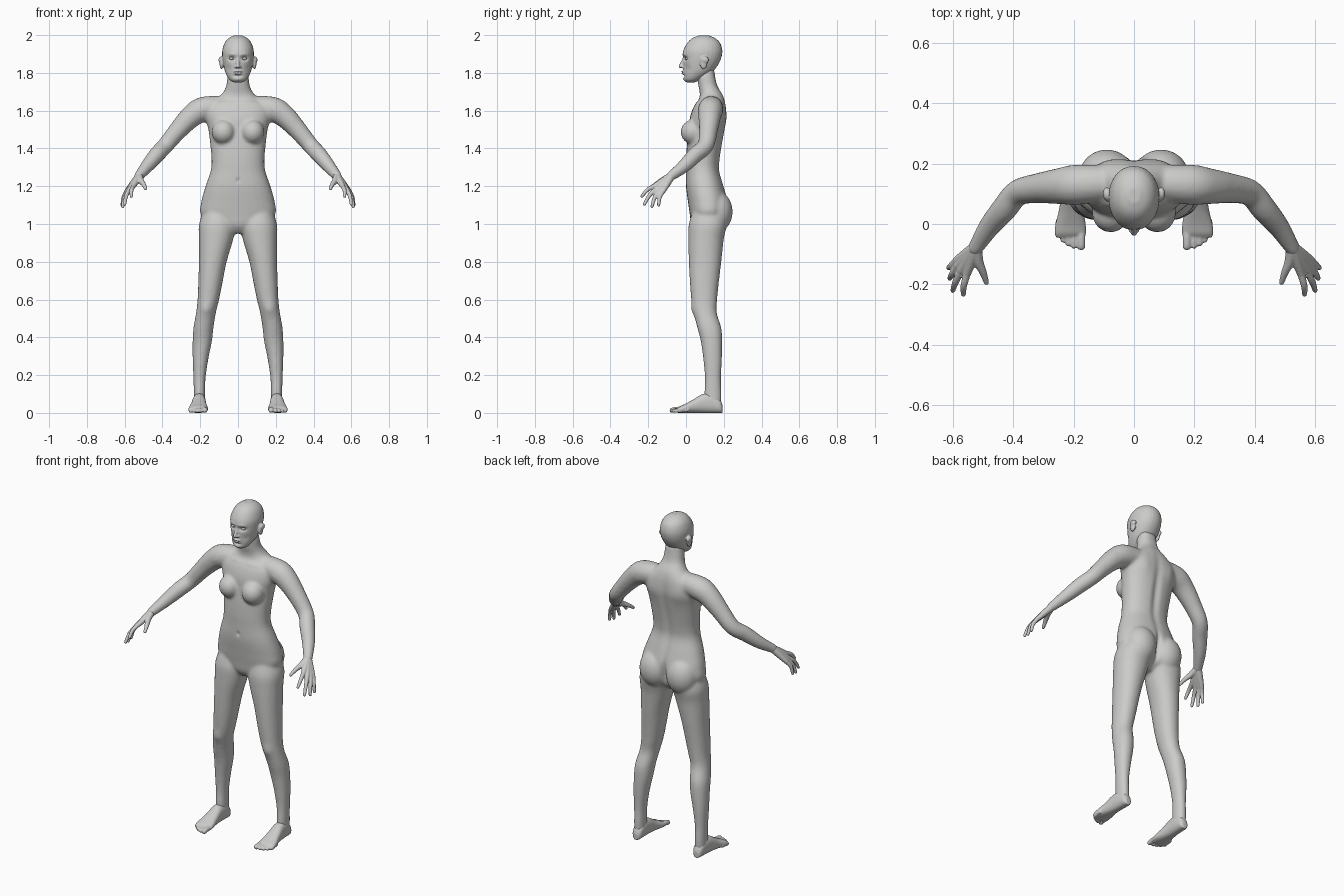
import bpy
import bmesh
from math import cos, sin, pi, exp, copysign
from mathutils import Vector, Matrix

default_cube = bpy.data.objects.get("Cube")
if default_cube:
    bpy.data.objects.remove(default_cube, do_unlink=True)

GREY = (0.6, 0.6, 0.59, 1)
clay = bpy.data.materials.new("warm grey")
clay.use_nodes = True
clay.diffuse_color = GREY
clay.node_tree.nodes["Principled BSDF"].inputs["Base Color"].default_value = GREY


def spline(rows, steps=5):
    """Smooth in-between rows through the given key rows."""
    result = []
    last = len(rows) - 1
    for i in range(last):
        a, b, c, d = rows[max(i - 1, 0)], rows[i], rows[i + 1], rows[min(i + 2, last)]
        for s in range(steps):
            t = s / steps
            result.append([
                q + t * (r - p + t * (2 * p - 5 * q + 4 * r - e + t * (3 * (q - r) + e - p))) / 2
                for p, q, r, e in zip(a, b, c, d)])
    return result + [list(rows[-1])]


def loft(bm, sections, axis=None, ref=(0, 1, 0), power=1.0, sides=28):
    """Closed skin over elliptical sections given as x, y, z, radius u, radius v."""
    sections = spline(sections)
    centres = [Vector(s[:3]) for s in sections]
    rings = []
    for i, s in enumerate(sections):
        following = centres[min(i + 1, len(centres) - 1)]
        tangent = Vector(axis) if axis else (following - centres[max(i - 1, 0)]).normalized()
        u = Vector(ref).cross(tangent).normalized()
        v = tangent.cross(u)
        ring = []
        for k in range(sides):
            c, n = cos(2 * pi * k / sides), sin(2 * pi * k / sides)
            c, n = copysign(abs(c) ** power, c), copysign(abs(n) ** power, n)
            ring.append(bm.verts.new(centres[i] + u * c * s[3] + v * n * s[4]))
        rings.append(ring)
    for low, high in zip(rings, rings[1:]):
        for k in range(sides):
            j = (k + 1) % sides
            bm.faces.new((low[k], low[j], high[j], high[k]))
    bm.faces.new(rings[0][::-1])
    bm.faces.new(rings[-1])


def stack(bm, rows, power):
    """Upright loft from rows of height, x range and y range."""
    loft(bm, [((a + b) / 2, (f + g) / 2, z, (b - a) / 2, (g - f) / 2)
              for z, a, b, f, g in rows], axis=(0, 0, 1), power=power)


def ball(bm, centre, radii):
    place = Matrix.Translation(centre) @ Matrix.Diagonal((*radii, 1))
    bmesh.ops.create_uvsphere(bm, u_segments=28, v_segments=18, radius=1, matrix=place)


def tube(bm, points):
    """Round limb through points of x, y, z, radius, with a rounded end."""
    loft(bm, [(*p, p[3]) for p in points], sides=16)
    ball(bm, points[-1][:3], [points[-1][3]] * 3)


def finish(name, bm, voxel, smoothing, symmetric, touches=()):
    """Fuse the volumes into one skin, then push in or pull out soft details."""
    if symmetric:
        copy = bmesh.ops.duplicate(bm, geom=bm.verts[:] + bm.edges[:] + bm.faces[:])
        twins = [g for g in copy["geom"] if isinstance(g, bmesh.types.BMVert)]
        bmesh.ops.scale(bm, vec=(-1, 1, 1), verts=twins)
    bmesh.ops.recalc_face_normals(bm, faces=bm.faces)
    mesh = bpy.data.meshes.new(name)
    bm.to_mesh(mesh)
    bm.free()
    obj = bpy.data.objects.new(name, mesh)
    bpy.context.collection.objects.link(obj)
    remesh = obj.modifiers.new("fuse", "REMESH")
    remesh.mode = "VOXEL"
    remesh.voxel_size = voxel
    soften = obj.modifiers.new("soften", "SMOOTH")
    soften.factor = 0.5
    soften.iterations = smoothing
    graph = bpy.context.evaluated_depsgraph_get()
    skin = bpy.data.meshes.new_from_object(obj.evaluated_get(graph))
    obj.modifiers.clear()
    obj.data = skin
    skin.name = name
    for vert in skin.vertices:
        x, y, z = vert.co
        for (cx, cy, cz), (rx, ry, rz), push in touches:
            far = ((abs(x) - cx) / rx) ** 2 + ((y - cy) / ry) ** 2 + ((z - cz) / rz) ** 2
            if far < 6:
                vert.co.y += push * exp(-far)
    skin.materials.clear()
    skin.materials.append(clay)
    skin.polygons.foreach_set("use_smooth", [True] * len(skin.polygons))
    return obj


def mirrored(obj, name):
    twin = bpy.data.objects.new(name, obj.data.copy())
    twin.data.transform(Matrix.Diagonal((-1, 1, 1, 1)))
    twin.data.flip_normals()
    bpy.context.collection.objects.link(twin)


# Torso and neck: height, half width, front, back
body = bmesh.new()
torso = [
    (.95, .05, .06, .14), (.99, .12, .03, .19), (1.05, .196, .02, .215),
    (1.12, .194, .01, .22), (1.2, .172, 0, .2), (1.28, .145, 0, .178),
    (1.34, .14, 0, .18), (1.42, .147, .005, .192), (1.5, .157, .015, .206),
    (1.56, .172, .02, .215), (1.62, .17, .04, .212), (1.66, .12, .068, .204),
    (1.69, .084, .073, .192), (1.73, .063, .066, .167), (1.78, .056, .06, .155),
    (1.82, .05, .07, .15)]
stack(body, [(z, -w, w, f, b) for z, w, f, b in torso], power=0.88)
ball(body, (.077, .036, 1.487), (.062, .064, .065))
ball(body, (.09, .16, 1.065), (.092, .087, .11))

# Legs: height, inner, outer, front, back
stack(body, [
    (1.08, .03, .18, .04, .2), (1, .01, .206, .015, .215), (.92, .025, .207, .012, .2),
    (.8, .06, .207, .015, .187), (.7, .08, .21, .02, .175), (.6, .1, .214, .028, .165),
    (.53, .117, .222, .04, .163), (.45, .13, .236, .06, .187), (.38, .138, .24, .078, .192),
    (.28, .158, .24, .092, .19), (.18, .172, .236, .1, .185), (.1, .174, .234, .097, .188),
    (.04, .174, .234, .105, .185)], power=0.94)

# Arms
tube(body, [
    (.1, .135, 1.62, .06), (.19, .13, 1.605, .067), (.25, .125, 1.567, .06),
    (.32, .118, 1.493, .05), (.385, .103, 1.415, .044), (.43, .05, 1.367, .043),
    (.48, -.01, 1.307, .036), (.525, -.08, 1.253, .026)])

# Spine, buttock cleft, navel, shoulder blades, collar bones and kneecaps
finish("body", body, 0.008, 9, True, [
    ((0, .21, 1.4), (.022, .08, .2), -.012),
    ((0, .23, 1.06), (.014, .08, .08), -.025),
    ((0, 0, 1.23), (.009, .03, .012), .008),
    ((.09, .21, 1.56), (.04, .05, .06), .006),
    ((.08, .04, 1.645), (.06, .04, .01), -.006),
    ((.168, .04, .55), (.03, .03, .035), -.008)])

# Head: height, half width, front, back
head = bmesh.new()
skull = [
    (1.75, .024, .002, .05), (1.765, .046, -.01, .08), (1.8, .066, -.014, .135),
    (1.84, .077, -.015, .168), (1.88, .083, -.017, .187), (1.92, .083, -.014, .192),
    (1.96, .07, .008, .18), (1.985, .048, .035, .152), (1.998, .02, .07, .12)]
stack(head, [(z, -w, w, f, b) for z, w, f, b in skull], power=0.95)

# Nose, nostrils, lips and ears
tube(head, [(0, -.008, 1.882, .008), (0, -.02, 1.855, .009), (0, -.03, 1.835, .01)])
ball(head, (.01, -.018, 1.832), (.009, .011, .007))
ball(head, (0, -.014, 1.806), (.024, .011, .006))
ball(head, (0, -.013, 1.796), (.02, .011, .006))
ball(head, (.087, .093, 1.853), (.011, .02, .034))
ball(head, (.091, .1, 1.868), (.012, .022, .018))

# Eye sockets, brows, mouth line, chin, temples and ear hollows
finish("head", head, 0.004, 4, True, [
    ((.033, -.01, 1.876), (.02, .03, .012), .014),
    ((.033, -.012, 1.898), (.026, .03, .01), -.004),
    ((0, -.02, 1.801), (.022, .02, .003), .005),
    ((0, -.012, 1.784), (.025, .02, .007), .006),
    ((0, -.01, 1.766), (.02, .02, .01), -.005),
    ((.055, -.01, 1.82), (.02, .04, .02), .006)])

# Eyes sit in the sockets
eyes = bmesh.new()
ball(eyes, (.033, .006, 1.876), (.014, .013, .008))
finish("eyes", eyes, 0.002, 1, True)

# Hand: palm rays, then bent fingers, from knuckles and tips
hand = bmesh.new()
wrist = Vector((.522, -.076, 1.256))
fingers = [
    ((.552, -.162, 1.203), (.565, -.233, 1.147)),
    ((.572, -.153, 1.188), (.6, -.22, 1.105)),
    ((.583, -.138, 1.178), (.61, -.18, 1.093)),
    ((.587, -.12, 1.176), (.614, -.145, 1.1))]
for knuckle, tip in fingers:
    knuckle, tip = Vector(knuckle), Vector(tip)
    bend = knuckle.lerp(tip, 0.5) + Vector((.005, -.006, .006))
    tube(hand, [(*wrist, .021), (*wrist.lerp(knuckle, 0.5), .018), (*knuckle, .0135)])
    tube(hand, [(*knuckle, .0125), (*bend, .011), (*tip, .0085)])
tube(hand, [(*wrist, .02), (.516, -.122, 1.232, .017),
            (.5, -.16, 1.21, .0125), (.489, -.193, 1.187, .009)])
left_hand = finish("left_hand", hand, 0.0035, 4, False)
mirrored(left_hand, "right_hand")

# Foot: distance, centre, half width, height above the sole
foot = bmesh.new()
arch = [
    (.194, .203, .014, .04), (.18, .203, .028, .07), (.14, .204, .033, .1),
    (.09, .206, .036, .1), (.04, .208, .042, .072), (0, .21, .05, .05),
    (-.03, .211, .052, .036), (-.045, .212, .046, .024)]
loft(foot, [(x, y, h / 2, w, h / 2) for y, x, w, h in arch],
     axis=(0, -1, 0), ref=(0, 0, 1), power=0.85)

# Toes
toes = [(.175, -.073, .014), (.199, -.071, .011), (.217, -.064, .0105),
        (.234, -.052, .01), (.25, -.035, .01)]
for x, y, r in toes:
    tube(foot, [(x, y + .05, r + .006, r), (x, y + .02, r + .004, r), (x, y, r, r)])
left_foot = finish("left_foot", foot, 0.004, 3, False)
mirrored(left_foot, "right_foot")
